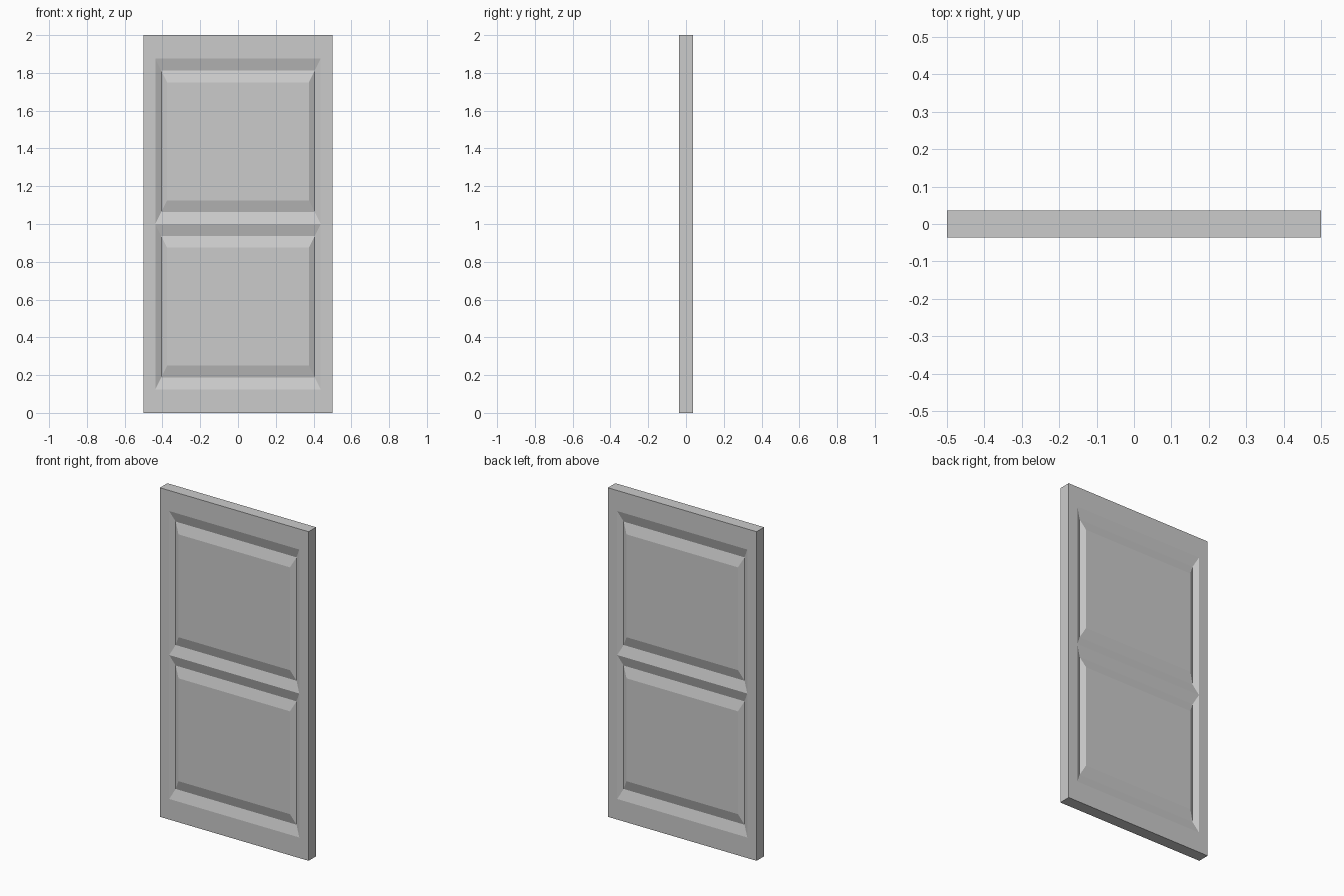
import bpy, bmesh

if "Cube" in bpy.data.objects:
    bpy.data.objects.remove(bpy.data.objects["Cube"])

W, H, T = 0.5, 2.0, 0.036      # half width, height, half thickness
DEPTH = 0.018                  # groove depth
MX, MZ = 0.0625, 0.125         # frame margins
GX, GZ = 0.03125, 0.0625       # half groove widths

bm = bmesh.new()


def rect(hw, z0, z1, y):
    """Four corners of an upright rectangle."""
    return [bm.verts.new((x, y, z)) for x, z in
            ((-hw, z0), (hw, z0), (hw, z1), (-hw, z1))]


def bridge(a, b):
    """Mitred ring of quads between two rectangles."""
    for i in range(4):
        j = (i + 1) % 4
        bm.faces.new((a[i], a[j], b[j], b[i]))


outlines = []
for side in (-1, 1):
    y = side * T
    outer = rect(W, 0, H, y)
    outlines.append(outer)
    ix = W - MX

    # V-groove and raised field of the lower and upper panel
    edges = []
    for z0, z1 in ((MZ, H / 2), (H / 2, H - MZ)):
        edge = rect(ix, z0, z1, y)
        valley = rect(ix - GX, z0 + GZ, z1 - GZ, side * (T - DEPTH))
        field = rect(ix - 2 * GX, z0 + 2 * GZ, z1 - 2 * GZ, y)
        bridge(edge, valley)
        bridge(valley, field)
        bm.faces.new(field)
        edges.append(edge)

    # Mitred frame, stiles meeting the ridge between the panels
    low, up = edges
    bm.faces.new((outer[0], outer[1], low[1], low[0]))
    bm.faces.new((outer[2], outer[3], up[3], up[2]))
    bm.faces.new((outer[1], outer[2], up[2], up[1], low[1]))
    bm.faces.new((outer[3], outer[0], low[0], up[0], up[3]))

# Edges of the slab
bridge(*outlines)

bmesh.ops.remove_doubles(bm, verts=bm.verts, dist=1e-5)
bmesh.ops.recalc_face_normals(bm, faces=bm.faces)
mesh = bpy.data.meshes.new("door_panel")
bm.to_mesh(mesh)
bm.free()
bpy.context.collection.objects.link(bpy.data.objects.new("door_panel", mesh))
